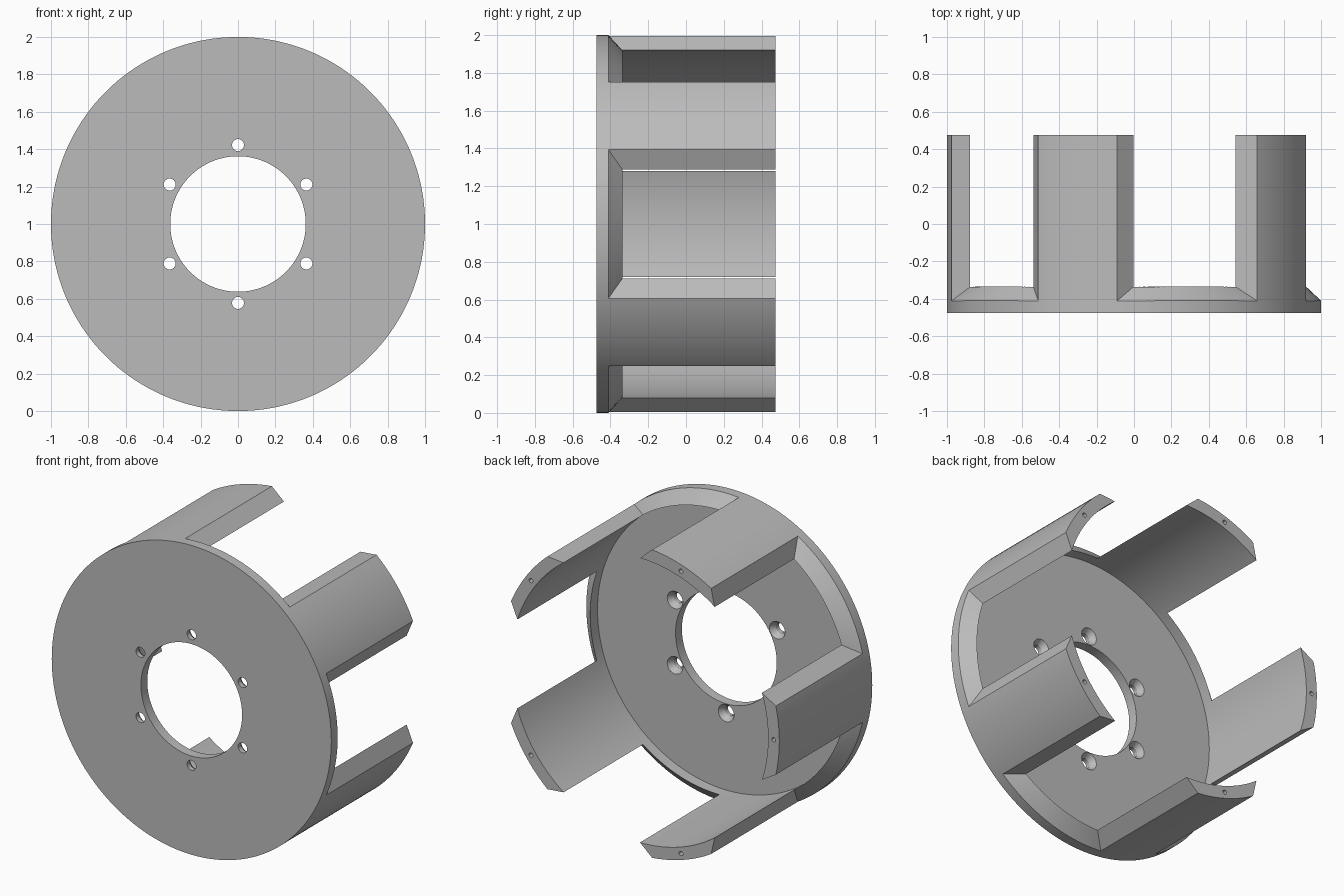
import bpy, bmesh
from math import sin, cos, radians, pi
from mathutils import Vector

R_OUT, R_IN, R_BORE = 1.0, 0.92, 0.362
FRONT, FLOOR, BACK = -0.475, -0.41, 0.475
POSTS, SCREWS = 5, 6

cube = bpy.data.objects.get("Cube")
if cube:
    bpy.data.objects.remove(cube, do_unlink=True)

grey = bpy.data.materials.new("light_grey")
grey.use_nodes = True
grey.diffuse_color = (0.5, 0.5, 0.5, 1)
grey.node_tree.nodes["Principled BSDF"].inputs["Base Color"].default_value = (0.5, 0.5, 0.5, 1)


def polar(r, angle, y):
    """Point around the drum axis, which runs along y at z = 1."""
    return Vector((r * cos(angle), y, 1 + r * sin(angle)))


def add_lathe(bm, profile, steps, centre=Vector((0, 0, 0))):
    """Revolve a closed (radius, y) profile; centre offsets it from the drum axis."""
    rings = [[bm.verts.new(polar(r, 2 * pi * i / steps, y) + centre) for r, y in profile]
             for i in range(steps)]
    n = len(profile)
    for i in range(steps):
        a, b = rings[i], rings[(i + 1) % steps]
        for j in range(n):
            k = (j + 1) % n
            if profile[j][0] or profile[k][0]:
                bm.faces.new((a[j], a[k], b[k], b[j]))


def add_window(bm, middle, steps=24):
    """Opening that flares outwards, with bevelled sides and sill."""
    section = []
    for r, top in ((0.90, False), (1.02, False), (1.02, True), (0.90, True)):
        t = (r - R_IN) / (R_OUT - R_IN)
        half = radians(18 + 5 * t)
        section.append((r, half, 0.6 if top else -0.335 - 0.075 * t))
    rows = [[bm.verts.new(polar(r, middle + half * (2 * i / steps - 1), y))
             for r, half, y in section] for i in range(steps + 1)]
    for a, b in zip(rows, rows[1:]):
        for j in range(4):
            k = (j + 1) % 4
            bm.faces.new((a[j], a[k], b[k], b[j]))
    bm.faces.new(rows[0])
    bm.faces.new(rows[-1])


def finish(bm, name):
    """Clean the mesh and turn it into an object."""
    bmesh.ops.remove_doubles(bm, verts=bm.verts, dist=1e-5)
    bmesh.ops.dissolve_degenerate(bm, edges=bm.edges, dist=1e-6)
    bmesh.ops.recalc_face_normals(bm, faces=bm.faces)
    mesh = bpy.data.meshes.new(name)
    bm.to_mesh(mesh)
    bm.free()
    mesh.materials.append(grey)
    obj = bpy.data.objects.new(name, mesh)
    bpy.context.collection.objects.link(obj)
    return obj


# Drum: flat plate with a bore and a full outer wall
bm = bmesh.new()
add_lathe(bm, [(R_BORE, FRONT), (R_OUT, FRONT), (R_OUT, BACK),
               (R_IN, BACK), (R_IN, FLOOR), (R_BORE, FLOOR)], 180)
drum = finish(bm, "slotted_drum")

# Windows that leave five posts and a bevelled lip
bm = bmesh.new()
for i in range(POSTS):
    add_window(bm, 2 * pi * i / POSTS)
windows = finish(bm, "window_cutter")

# Countersunk holes around the bore, and pilot holes in the post ends
bm = bmesh.new()
sink = [(0, -0.6), (0.032, -0.6), (0.032, -0.445), (0.056, FLOOR), (0.056, -0.3), (0, -0.3)]
for i in range(SCREWS):
    a = pi / 2 + 2 * pi * i / SCREWS
    add_lathe(bm, sink, 32, Vector((0.422 * cos(a), 0, 0.422 * sin(a))))
pilot = [(0, BACK - 0.12), (0.014, BACK - 0.12), (0.014, 0.6), (0, 0.6)]
for i in range(POSTS):
    a = 2 * pi * (i + 0.5) / POSTS
    add_lathe(bm, pilot, 24, Vector((0.96 * cos(a), 0, 0.96 * sin(a))))
holes = finish(bm, "hole_cutter")

# Cut the drum and keep only the result
for cutter in (windows, holes):
    cutter.hide_render = True
    mod = drum.modifiers.new(cutter.name, "BOOLEAN")
    mod.operation, mod.solver, mod.object = "DIFFERENCE", "EXACT", cutter
bpy.context.view_layer.update()
result = bpy.data.meshes.new_from_object(drum.evaluated_get(bpy.context.evaluated_depsgraph_get()))
drum.modifiers.clear()
drum.data = result
for cutter in (windows, holes):
    bpy.data.objects.remove(cutter, do_unlink=True)

# Smooth curved walls, keep edges crisp
bpy.ops.object.select_all(action="DESELECT")
drum.select_set(True)
bpy.context.view_layer.objects.active = drum
bpy.ops.object.shade_smooth_by_angle(angle=radians(25))
